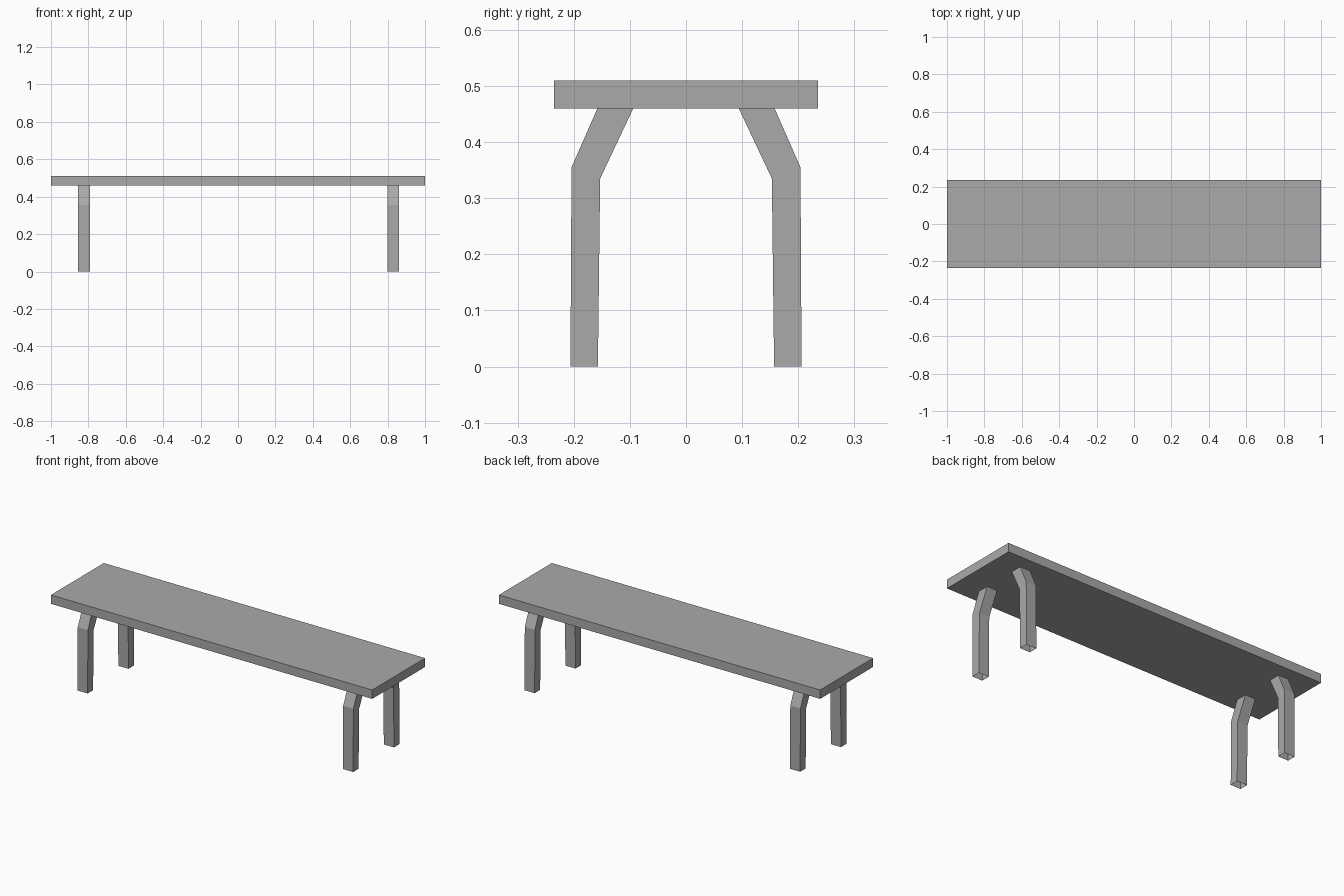
import bpy
import bmesh

cube = bpy.data.objects.get("Cube")
if cube:
    bpy.data.objects.remove(cube, do_unlink=True)

grey = bpy.data.materials.new("plain grey")
grey.use_nodes = True
colour = (0.4, 0.4, 0.4, 1)
grey.diffuse_color = colour
grey.node_tree.nodes["Principled BSDF"].inputs["Base Color"].default_value = colour


def finish(name, bm):
    mesh = bpy.data.meshes.new(name)
    bm.normal_update()
    bm.to_mesh(mesh)
    bm.free()
    mesh.materials.append(grey)
    bpy.context.collection.objects.link(bpy.data.objects.new(name, mesh))


# Flat plank seat
SEAT_BOTTOM, SEAT_TOP = 0.46, 0.51
bm = bmesh.new()
bmesh.ops.create_cube(bm, size=1)
bmesh.ops.scale(bm, vec=(2, 0.47, SEAT_TOP - SEAT_BOTTOM), verts=bm.verts)
bmesh.ops.translate(bm, vec=(0, 0, (SEAT_BOTTOM + SEAT_TOP) / 2), verts=bm.verts)
finish("seat", bm)

# Leg sections, foot to top: inner (y, z) and outer (y, z)
SECTIONS = [
    ((0.157, 0), (0.206, 0)),
    ((0.153, 0.335), (0.204, 0.355)),
    ((0.094, SEAT_BOTTOM), (0.158, SEAT_BOTTOM)),
]


def leg(name, x0, x1, side):
    """Bent rectangular tube, open at the foot and under the seat."""
    bm = bmesh.new()
    rings = []
    for (yi, zi), (yo, zo) in SECTIONS:
        corners = [(x0, yi, zi), (x1, yi, zi), (x1, yo, zo), (x0, yo, zo)]
        rings.append([bm.verts.new((x, y * side, z)) for x, y, z in corners])
    for low, high in zip(rings, rings[1:]):
        for i in range(4):
            j = (i + 1) % 4
            bm.faces.new((low[i], low[j], high[j], high[i]))
    if side < 0:
        bmesh.ops.reverse_faces(bm, faces=bm.faces)
    finish(name, bm)


# Four legs, mirrored front to back
for end, x0, x1 in (("right", -0.855, -0.792), ("left", 0.798, 0.861)):
    for depth, side in (("front", -1), ("back", 1)):
        leg(f"{depth}_{end}_leg", x0, x1, side)
